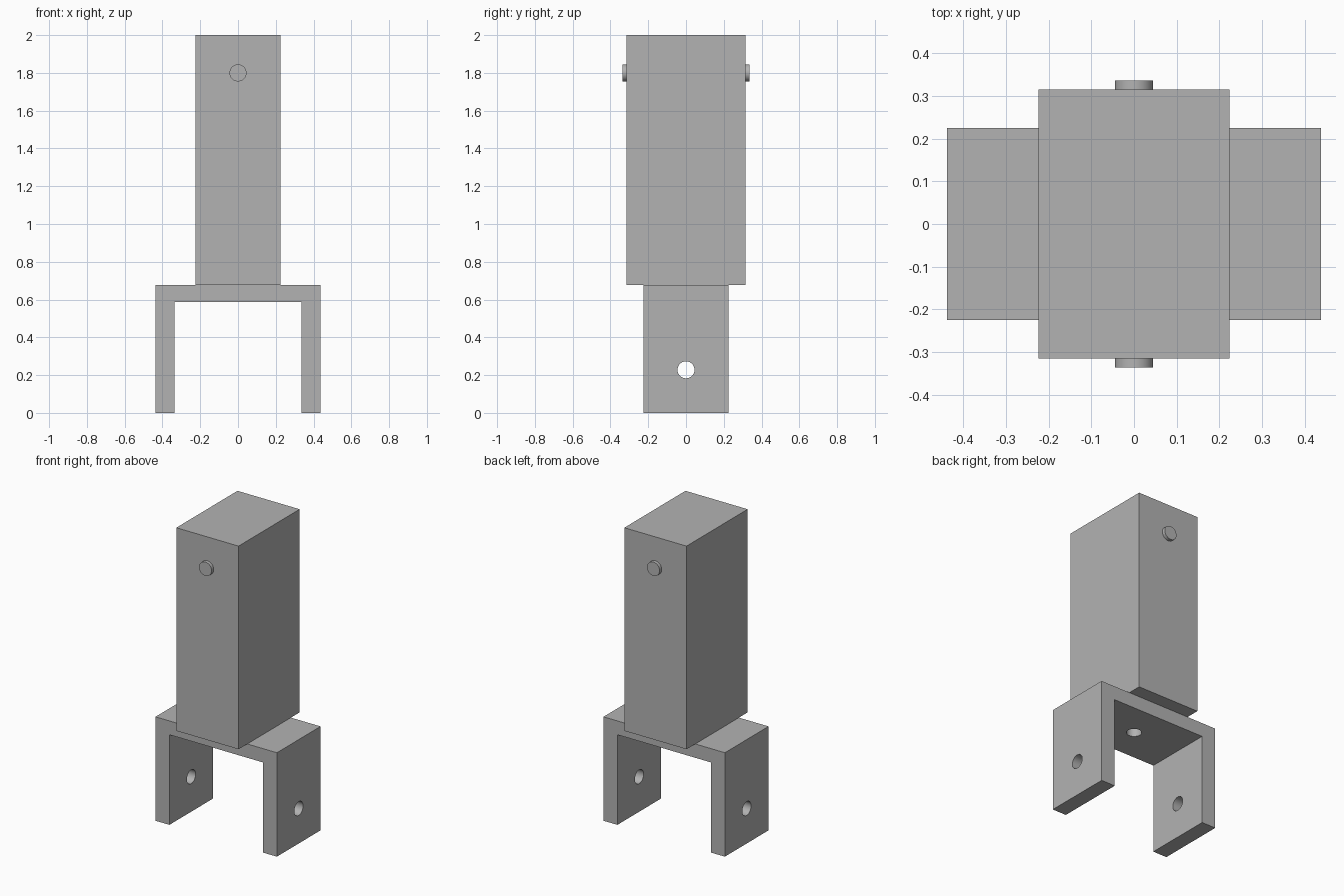
import bpy
import bmesh
from math import pi

old = bpy.data.objects.get("Cube")
if old:
    bpy.data.objects.remove(old, do_unlink=True)

grey = bpy.data.materials.new("plain grey")
grey.use_nodes = True
colour = (0.45, 0.45, 0.45, 1)
grey.diffuse_color = colour
grey.node_tree.nodes["Principled BSDF"].inputs["Base Color"].default_value = colour

RADIUS = 0.045
SHOULDER = 0.677     # height where the block sits on the bracket
LEG_HALF_Y = 0.2245


def cylinder(name, centre, length, rotation=(0, 0, 0)):
    bpy.ops.mesh.primitive_cylinder_add(vertices=48, radius=RADIUS, depth=length,
                                        location=centre, rotation=rotation)
    obj = bpy.context.object
    obj.name = name
    obj.data.materials.append(grey)
    return obj


def smooth(obj):
    bpy.ops.object.select_all(action="DESELECT")
    obj.select_set(True)
    bpy.context.view_layer.objects.active = obj
    bpy.ops.object.shade_smooth_by_angle(angle=pi / 6)


# U-shaped bracket: half profile mirrored, extruded front to back
half = [(0.4375, SHOULDER), (0.4375, 0), (0.337, 0), (0.337, 0.587)]
profile = half + [(-x, z) for x, z in reversed(half)]
bm = bmesh.new()
face = bm.faces.new([bm.verts.new((x, -LEG_HALF_Y, z)) for x, z in profile])
ext = bmesh.ops.extrude_face_region(bm, geom=[face])
moved = [v for v in ext["geom"] if isinstance(v, bmesh.types.BMVert)]
bmesh.ops.translate(bm, verts=moved, vec=(0, 2 * LEG_HALF_Y, 0))
bmesh.ops.recalc_face_normals(bm, faces=bm.faces)
mesh = bpy.data.meshes.new("bracket")
bm.to_mesh(mesh)
bm.free()
bracket = bpy.data.objects.new("bracket", mesh)
bpy.context.collection.objects.link(bracket)
mesh.materials.append(grey)

# Holes through both legs and through the bridge
cutters = [cylinder("leg_hole_cutter", (0, 0, 0.228), 1.2, (0, pi / 2, 0)),
           cylinder("bridge_hole_cutter", (0, 0, 0.632), 0.2)]
for cutter in cutters:
    cutter.hide_render = True
    mod = bracket.modifiers.new("hole", "BOOLEAN")
    mod.operation = "DIFFERENCE"
    mod.solver = "EXACT"
    mod.object = cutter
    bpy.context.view_layer.objects.active = bracket
    bpy.ops.object.modifier_apply(modifier=mod.name)
for cutter in cutters:
    bpy.data.objects.remove(cutter, do_unlink=True)
smooth(bracket)

# Tall block standing on the bracket
bpy.ops.mesh.primitive_cube_add(size=1, location=(0, 0, (2 + SHOULDER) / 2))
block = bpy.context.object
block.name = "block"
block.scale = (0.448, 0.629, 2 - SHOULDER)
bpy.ops.object.transform_apply(location=False, rotation=False, scale=True)
block.data.materials.append(grey)

# Short round pins on the front and back of the block
for name, side in (("front_pin", -1), ("back_pin", 1)):
    smooth(cylinder(name, (0, side * 0.318, 1.8), 0.037, (pi / 2, 0, 0)))
